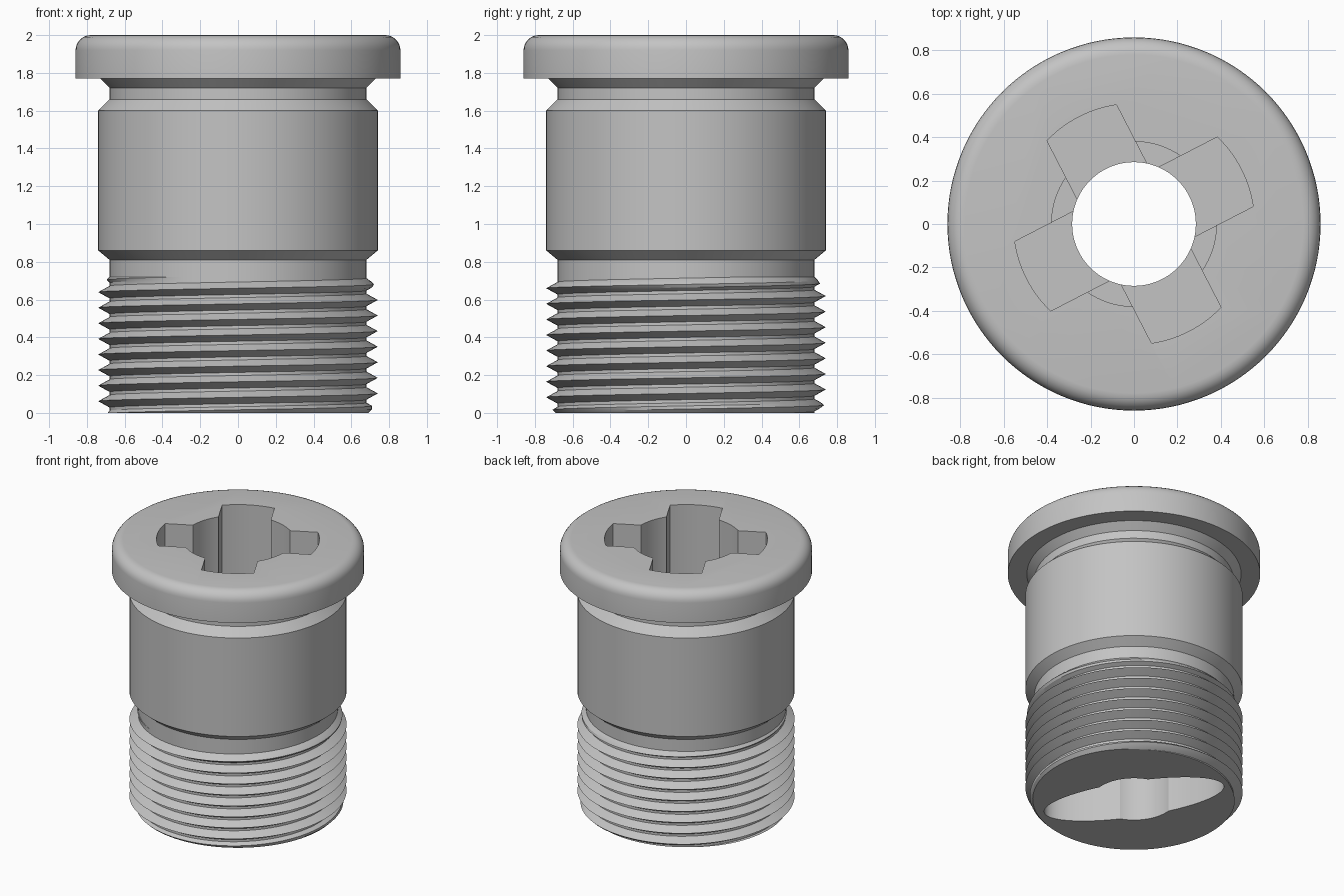
import bpy, bmesh, math
from math import sin, cos, pi, radians

if "Cube" in bpy.data.objects:
    bpy.data.objects.remove(bpy.data.objects["Cube"])

steel = bpy.data.materials.new("grey_steel")
steel.use_nodes = True
GREY = (0.55, 0.55, 0.55, 1)
steel.diffuse_color = GREY
steel.node_tree.nodes["Principled BSDF"].inputs["Base Color"].default_value = GREY

SEG = 128
PITCH, PHASE, THREAD_TOP = 0.0825, 0.0205, 0.72
CREST, ROOT, BORE = 0.74, 0.68, 0.285


def new_object(name, bm):
    bmesh.ops.recalc_face_normals(bm, faces=bm.faces)
    mesh = bpy.data.meshes.new(name)
    bm.to_mesh(mesh)
    bm.free()
    mesh.materials.append(steel)
    obj = bpy.data.objects.new(name, mesh)
    bpy.context.collection.objects.link(obj)
    return obj


def prism(name, outline, z0, z1):
    """Upright solid with the given plan outline."""
    bm = bmesh.new()
    face = bm.faces.new([bm.verts.new((x, y, z0)) for x, y in outline])
    top = bmesh.ops.extrude_face_region(bm, geom=[face])["geom"]
    verts = [v for v in top if isinstance(v, bmesh.types.BMVert)]
    bmesh.ops.translate(bm, verts=verts, vec=(0, 0, z1 - z0))
    return new_object(name, bm)


def ellipse(a, b, turn=0, n=96):
    pts = [(a * cos(2 * pi * i / n), b * sin(2 * pi * i / n)) for i in range(n)]
    return [(x * cos(turn) - y * sin(turn), x * sin(turn) + y * cos(turn)) for x, y in pts]


def thread_radius(z, theta):
    """Sharp crest, narrow flat root, chamfered start and run-out."""
    f = ((z - PHASE) / PITCH - theta / (2 * pi)) % 1
    dist = min(f, 1 - f)
    r = CREST - (CREST - ROOT) * min(dist / 0.4, 1)
    return min(r, 0.69 + z, ROOT + THREAD_TOP - z)


# Body: helical thread rows followed by turned profile rows
rows = []
for turn in range(-2, 10):
    for frac in (0, 0.2, 0.4, 0.6, 0.8):
        row = []
        for i in range(SEG + 1):
            t = 2 * pi * i / SEG
            z = PHASE + PITCH * (turn + frac + t / (2 * pi))
            z = min(max(z, 0), THREAD_TOP)
            r = thread_radius(z, t)
            row.append((r * cos(t), r * sin(t), z))
        rows.append(row)

profile = [(ROOT, 0.81), (0.74, 0.86), (0.74, 1.60), (ROOT, 1.66), (ROOT, 1.72),
           (0.73, 1.77), (0.86, 1.77)]
profile += [(0.78 + 0.08 * cos(a), 1.92 + 0.08 * sin(a))
            for a in (radians(15 * k) for k in range(7))]
for r, z in profile:
    rows.append([(r * cos(2 * pi * i / SEG), r * sin(2 * pi * i / SEG), z)
                 for i in range(SEG + 1)])

bm = bmesh.new()
grid = [[bm.verts.new(p) for p in row] for row in rows]
for low, high in zip(grid, grid[1:]):
    for i in range(SEG):
        bm.faces.new((low[i], low[i + 1], high[i + 1], high[i]))
bmesh.ops.remove_doubles(bm, verts=bm.verts, dist=1e-5)
bmesh.ops.dissolve_degenerate(bm, edges=bm.edges, dist=1e-5)
bmesh.ops.holes_fill(bm, edges=[e for e in bm.edges if e.is_boundary], sides=0)
body = new_object("threaded_plug_body", bm)


# Cross arm pair: two opposite arms with rounded outer ends
def arm_pair(angle, radius=0.555, half_width=0.18, n=12):
    spread = math.asin(half_width / radius)
    angles = [angle + side + spread * (2 * i / n - 1)
              for side in (0, pi) for i in range(n + 1)]
    return [(radius * cos(a), radius * sin(a)) for a in angles]


# Cutters: through bore, round pocket, cross socket and bottom key slot
ARM = radians(27.3)
cutters = [
    prism("arm_cutter_a", arm_pair(ARM), 1.2, 2.2),
    prism("arm_cutter_b", arm_pair(ARM + pi / 2), 1.2, 2.2),
    prism("pocket_cutter", ellipse(0.38, 0.38), 1.25, 2.2),
    prism("slot_cutter", ellipse(0.64, 0.235, radians(122)), -0.2, 0.5),
    prism("bore_cutter", ellipse(BORE, BORE), -0.3, 2.3),
]
bpy.context.view_layer.objects.active = body
body.select_set(True)
for cutter in cutters:
    cutter.hide_render = True
    mod = body.modifiers.new(cutter.name, "BOOLEAN")
    mod.operation = "DIFFERENCE"
    mod.solver = "EXACT"
    mod.object = cutter
    bpy.ops.object.modifier_apply(modifier=mod.name)
    bpy.data.objects.remove(cutter)

bpy.ops.object.shade_smooth_by_angle(angle=radians(25))
